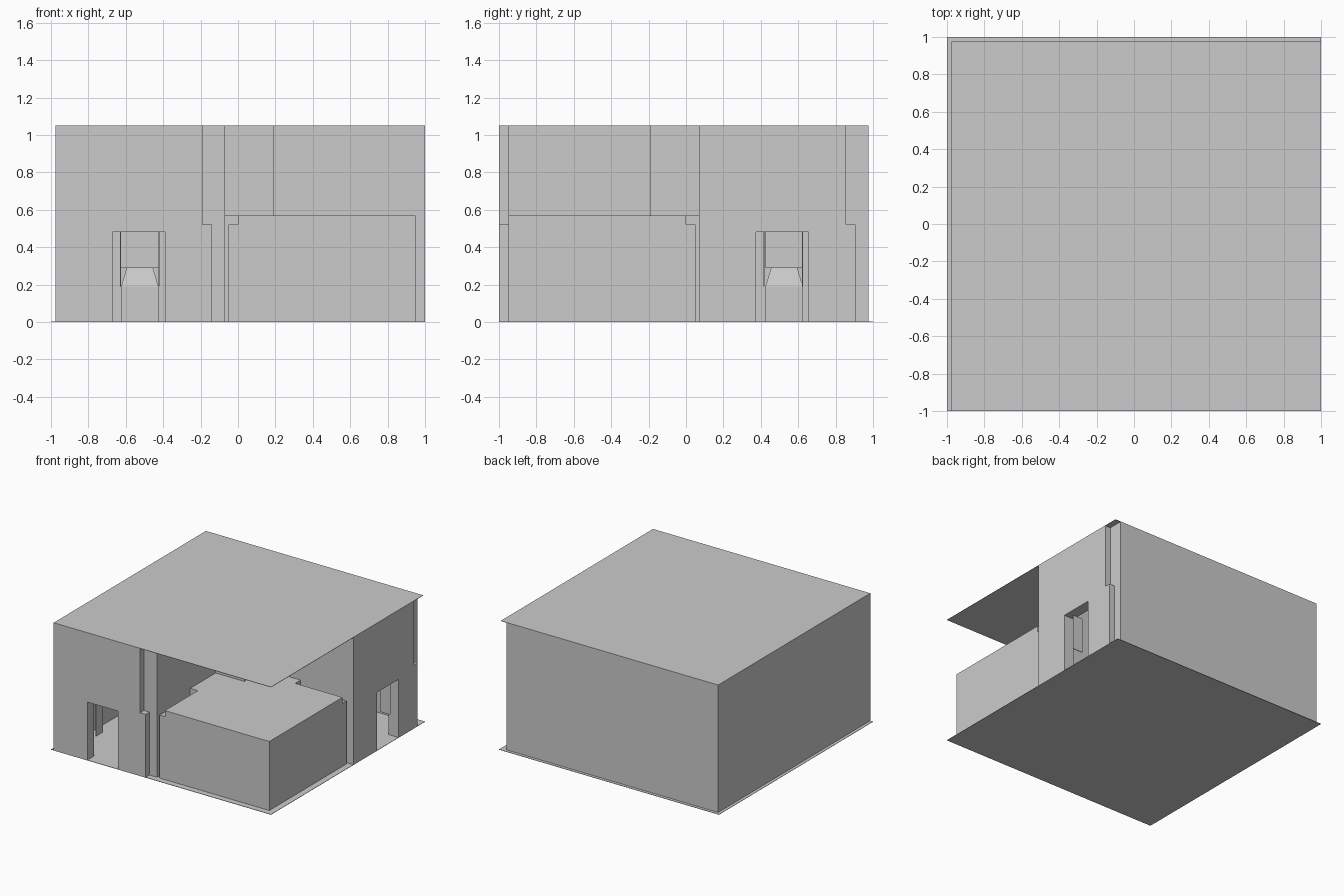
import bpy, bmesh
from mathutils import Matrix, Vector
from math import pi

default = bpy.data.objects.get("Cube")
if default:
    bpy.data.objects.remove(default, do_unlink=True)

# Single plaster colour
GREY = (0.6, 0.6, 0.6, 1)
plaster = bpy.data.materials.new("plain grey plaster")
plaster.use_nodes = True
plaster.diffuse_color = GREY
plaster.node_tree.nodes["Principled BSDF"].inputs["Base Color"].default_value = GREY

H = 1.048      # wall top
BASE = 0.002   # wall foot, just inside the floor slab
SHELF = 0.57   # top of the low block
STEP = 0.52    # height where the slots widen


def finish(name, bm, matrix=Matrix()):
    bmesh.ops.recalc_face_normals(bm, faces=bm.faces)
    mesh = bpy.data.meshes.new(name)
    bm.to_mesh(mesh)
    bm.free()
    mesh.materials.append(plaster)
    ob = bpy.data.objects.new(name, mesh)
    ob.matrix_world = matrix
    bpy.context.collection.objects.link(ob)
    return ob


def box(name, x, y, z, matrix=Matrix()):
    bm = bmesh.new()
    bmesh.ops.create_cube(bm, size=1)
    for v in bm.verts:
        v.co = Vector([(a + b) / 2 + c * (b - a) for (a, b), c in zip((x, y, z), v.co)])
    return finish(name, bm, matrix)


def panel(name, profile, depth, thick, matrix):
    """Extrude an outline in (along, up) backwards into the wall."""
    bm = bmesh.new()
    face = bm.faces.new([bm.verts.new((u, depth, z)) for u, z in profile])
    ext = bmesh.ops.extrude_face_region(bm, geom=[face])
    moved = [g for g in ext["geom"] if isinstance(g, bmesh.types.BMVert)]
    bmesh.ops.translate(bm, verts=moved, vec=(0, thick, 0))
    return finish(name, bm, matrix)


# Floor and roof sheets
box("floor", (-1, 1), (-1, 1), (0, 0.003))
box("roof", (-0.975, 1), (-1, 0.975), (1.047, 1.05))

# Plain outer walls
box("left_end_wall", (-0.975, -0.93), (-0.96, 0.975), (BASE, H))
box("back_wall", (-0.975, 0.95), (0.93, 0.975), (BASE, H))

# Two matching door walls: an outer layer with a stepped end over an inner layer
door = [(0.305, BASE), (0.305, 0.48), (0.585, 0.48), (0.585, BASE)]
outer = [(0, BASE)] + door + [(0.835, BASE), (0.835, STEP), (0.785, STEP), (0.785, H), (0, H)]
inner = [(0, BASE)] + door + [(0.905, BASE), (0.905, H), (0, H)]
places = {
    "front": Matrix.Translation((-0.975, -1, 0)),
    "side": Matrix.Translation((1, 0.07, 0)) @ Matrix.Rotation(pi / 2, 4, "Z"),
}
for side, place in places.items():
    panel(side + "_outer_wall", outer, 0, 0.05, place)
    panel(side + "_inner_wall", inner, 0.05, 0.04, place)
    # Raised leaves standing open inside the doorway
    for leaf, u in (("first", 0.345), ("second", 0.55)):
        box(f"{side}_{leaf}_door_leaf", (u, u + 0.005), (0.05, 0.14), (0.19, 0.48), place)

# Walls facing the open corner
box("court_wall_left", (-0.12, -0.07), (-0.949, 0.1), (BASE, H))
box("court_wall_back", (-0.1, 0.951), (0.07, 0.12), (BASE, H))
box("court_corner_pier", (-0.07, 0.19), (-0.19, 0.07), (SHELF - 0.01, H))

# Low block with slotted sides
box("low_block", (0, 0.95), (-0.95, 0), (BASE, SHELF))
box("left_ledge", (-0.05, 0), (-0.95, -0.52), (BASE, STEP))
box("back_ledge", (0.52, 0.95), (0, 0.05), (BASE, STEP))
box("left_link", (-0.07, 0), (-0.52, 0.07), (BASE, SHELF))
box("back_link", (0, 0.52), (0, 0.07), (BASE, SHELF))

# Square pillar in the corner room, with a sloped band
bm = bmesh.new()
rings = []
for r, z in ((0.1, BASE), (0.1, 0.19), (0.07, 0.29), (0.1, 0.29), (0.1, H)):
    rings.append([bm.verts.new((sx * r, sy * r, z))
                  for sx, sy in ((-1, -1), (1, -1), (1, 1), (-1, 1))])
for low, high in zip(rings, rings[1:]):
    for i in range(4):
        j = (i + 1) % 4
        bm.faces.new((low[i], low[j], high[j], high[i]))
bm.faces.new(rings[0])
bm.faces.new(rings[-1])
finish("room_pillar", bm, Matrix.Translation((-0.525, 0.525, 0)))
